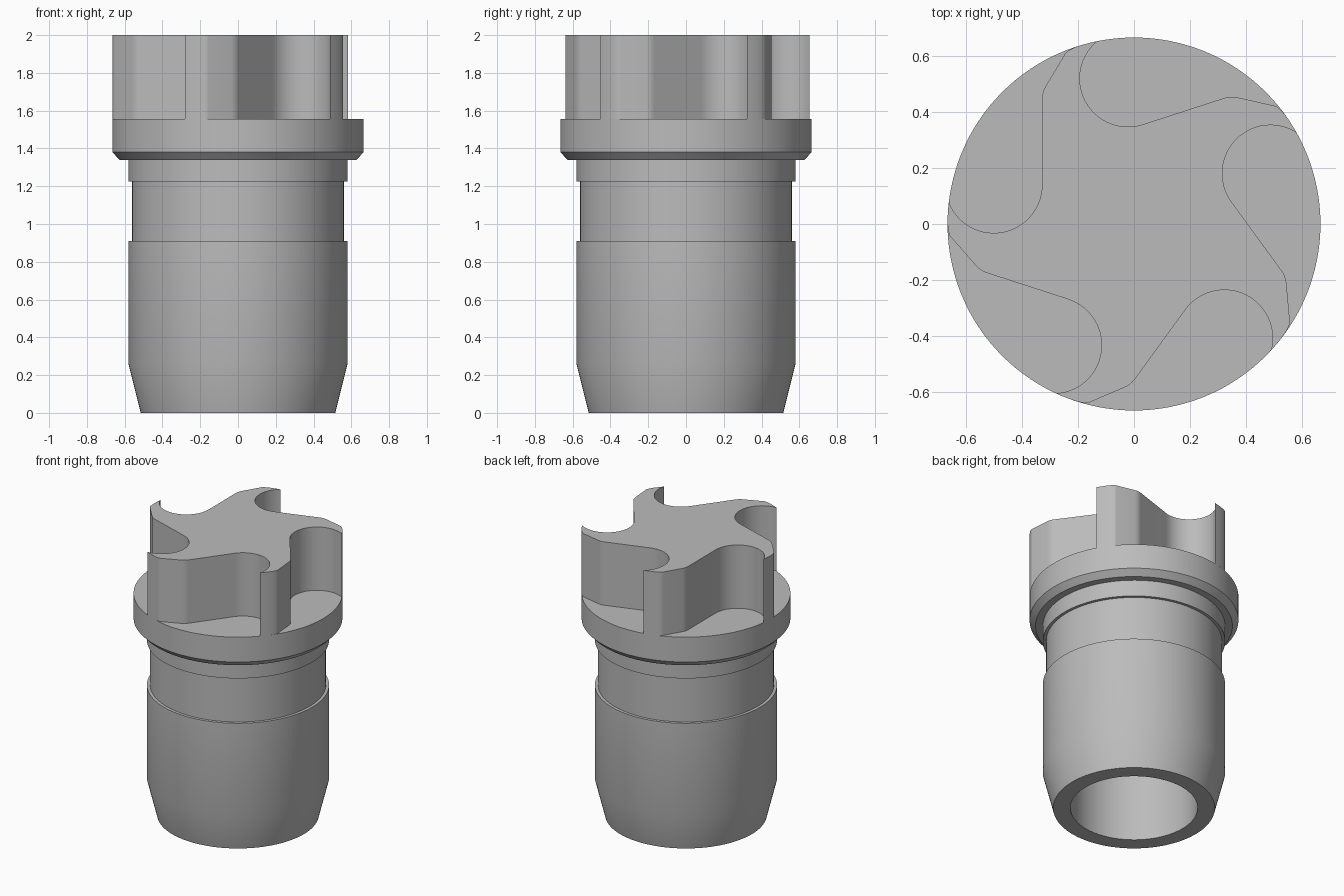
import bpy, bmesh
from math import sin, cos, pi, radians, atan2
from mathutils import Vector, Matrix

cube = bpy.data.objects.get("Cube")
if cube:
    bpy.data.objects.remove(cube, do_unlink=True)

RIM = 0.665        # flange radius
DECK = 1.555       # top of the flange
TOP = 2.0
SEGMENTS = 128

grey = bpy.data.materials.new("plain grey")
grey.use_nodes = True
colour = (0.5, 0.5, 0.5, 1)
grey.diffuse_color = colour
grey.node_tree.nodes["Principled BSDF"].inputs["Base Color"].default_value = colour


def finish(name, bm):
    """Turn a bmesh into a smooth shaded object with sharp edges kept."""
    mesh = bpy.data.meshes.new(name)
    bm.to_mesh(mesh)
    bm.free()
    mesh.materials.append(grey)
    obj = bpy.data.objects.new(name, mesh)
    bpy.context.collection.objects.link(obj)
    bpy.ops.object.select_all(action='DESELECT')
    obj.select_set(True)
    bpy.context.view_layer.objects.active = obj
    bpy.ops.object.shade_smooth_by_angle(angle=radians(30))
    return obj


def lathe(name, profile):
    """Revolve (radius, height) points around z."""
    bm = bmesh.new()
    verts = [bm.verts.new((r, 0, z)) for r, z in profile]
    edges = [bm.edges.new(pair) for pair in zip(verts, verts[1:])]
    bmesh.ops.spin(bm, geom=verts + edges, cent=(0, 0, 0), axis=(0, 0, 1),
                   angle=2 * pi, steps=SEGMENTS, use_merge=False)
    bmesh.ops.remove_doubles(bm, verts=bm.verts, dist=1e-5)
    bmesh.ops.recalc_face_normals(bm, faces=bm.faces)
    return finish(name, bm)


def arc(cx, cy, r, start, end, steps):
    angles = [start + (end - start) * i / steps for i in range(steps + 1)]
    return [Vector((cx + r * cos(a), cy + r * sin(a), 0)) for a in angles]


def rounded(a, corner, b, steps=8):
    """Blend from a to b around a corner."""
    a, corner, b = (Vector((*p, 0)) for p in (a, corner, b))
    ts = [i / steps for i in range(steps + 1)]
    return [a * (1 - t) ** 2 + corner * 2 * t * (1 - t) + b * t * t for t in ts]


# Stepped body with flange and blind bore
lathe("body", [
    (0, DECK), (RIM, DECK), (RIM, 1.38), (0.627, 1.34), (0.58, 1.34),
    (0.58, 1.225), (0.56, 1.225), (0.56, 0.91), (0.58, 0.91), (0.58, 0.26),
    (0.515, 0), (0.405, 0), (0.405, 1.34), (0, 1.34)])

# One hooked pocket of the drive star, followed by the lobe tip on the rim
pocket = arc(-0.5, 0.14, 0.172, radians(200), radians(360), 28)
pocket[0] = Vector((-0.66, 0.08, 0)).normalized() * RIM
pocket += rounded((-0.328, 0.445), (-0.328, 0.47), (-0.314, 0.493))
pocket += rounded((-0.246, 0.607), (-0.236, 0.623), (-0.19, 0.637))
tip_start = atan2(pocket[-1].y, pocket[-1].x)
tip_end = atan2(pocket[0].y, pocket[0].x) - 2 * pi / 5
lobe = pocket[:-1] + arc(0, 0, RIM, tip_start, tip_end, 4)[:-1]

# Five pockets make the full star, raised from the flange
bm = bmesh.new()
outline = [Matrix.Rotation(-2 * pi * i / 5, 3, 'Z') @ p for i in range(5) for p in lobe]
lower = [bm.verts.new((p.x, p.y, DECK)) for p in outline]
upper = [bm.verts.new((p.x, p.y, TOP)) for p in outline]
count = len(outline)
for i in range(count):
    j = (i + 1) % count
    bm.faces.new((lower[j], lower[i], upper[i], upper[j]))
bm.faces.new(list(reversed(upper)))
bm.normal_update()
finish("drive_star", bm)
